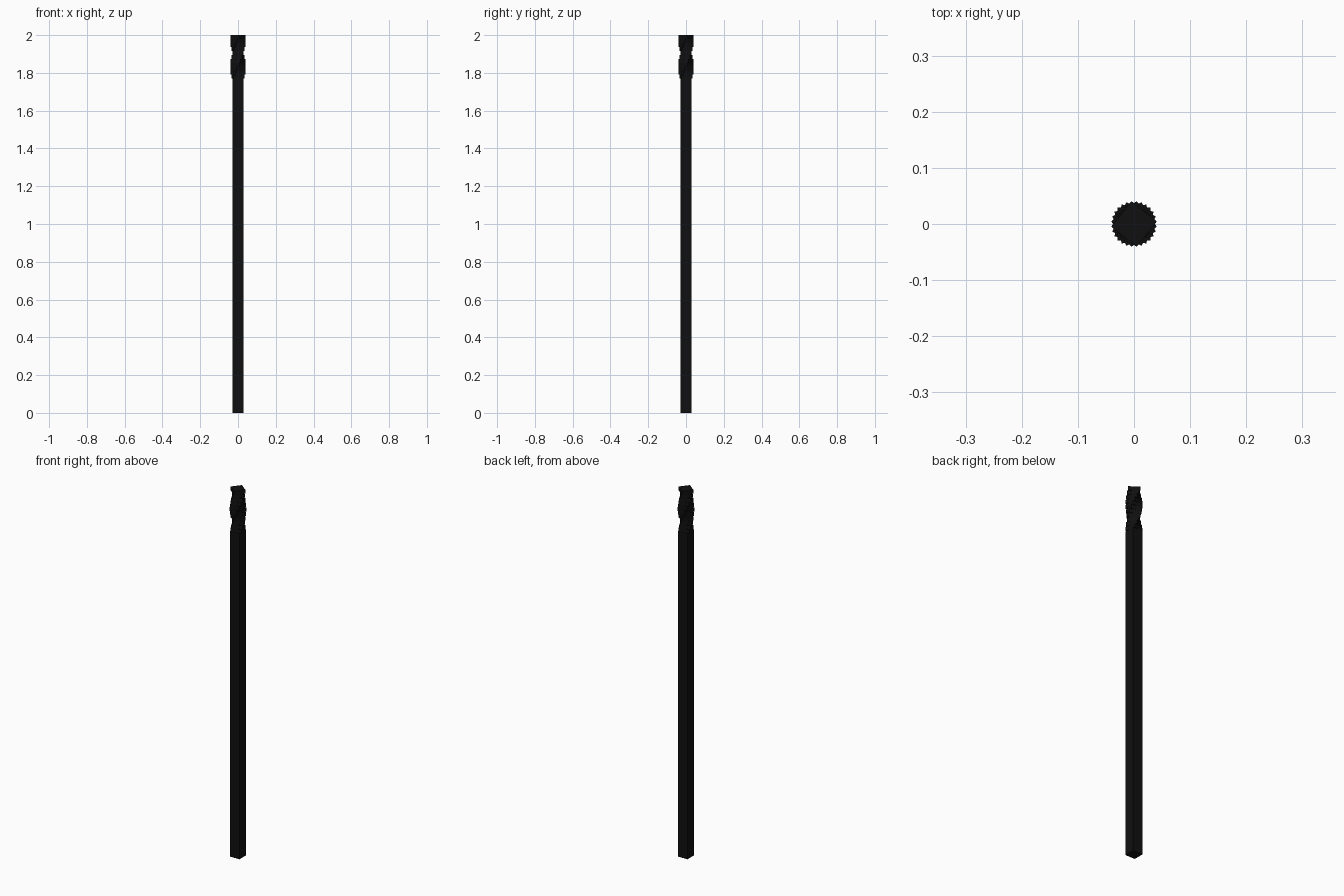
import bpy, bmesh, math
from mathutils import Matrix

if "Cube" in bpy.data.objects:
    bpy.data.objects.remove(bpy.data.objects["Cube"])

HALF = 0.029          # half width of the square bar
SHAFT_TOP = 1.77
LAYERS = 11           # stacked, stepwise turned blocks of the twisted end
STEP = math.radians(90 / 7)

black = bpy.data.materials.new("near_black")
black.diffuse_color = (0.005, 0.005, 0.005, 1)
black.use_nodes = True
black.node_tree.nodes["Principled BSDF"].inputs["Base Color"].default_value = black.diffuse_color


def block(bm, z0, z1, angle=0.0):
    """Square block from z0 to z1, turned about z."""
    m = (Matrix.Translation((0, 0, (z0 + z1) / 2))
         @ Matrix.Rotation(angle, 4, 'Z')
         @ Matrix.Diagonal((2 * HALF, 2 * HALF, z1 - z0, 1)))
    bmesh.ops.create_cube(bm, size=1, matrix=m)


def finish(bm, name):
    me = bpy.data.meshes.new(name)
    bm.to_mesh(me)
    bm.free()
    me.materials.append(black)
    ob = bpy.data.objects.new(name, me)
    bpy.context.collection.objects.link(ob)


# Long square shaft
bm = bmesh.new()
block(bm, 0, SHAFT_TOP)
finish(bm, "shaft")

# Twisted end: each block is turned a little further than the one below
bm = bmesh.new()
h = (2 - SHAFT_TOP) / LAYERS
for k in range(LAYERS):
    block(bm, SHAFT_TOP + k * h, SHAFT_TOP + (k + 1) * h, (k + 1) * STEP)
finish(bm, "twisted_end")
